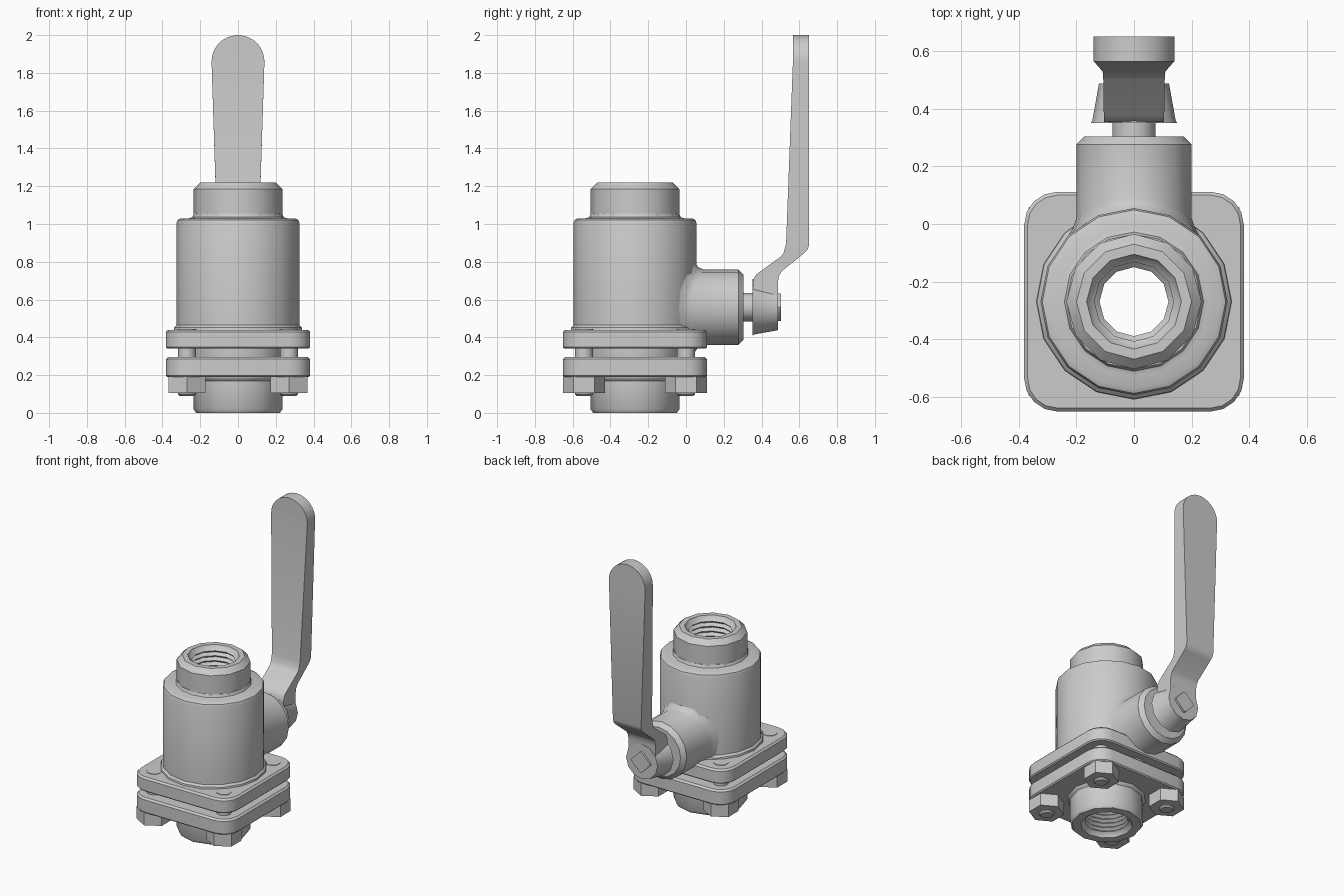
import bpy, bmesh
from math import sin, cos, pi, atan2, sqrt, radians

if "Cube" in bpy.data.objects:
    bpy.data.objects.remove(bpy.data.objects["Cube"])

CY = -0.27      # y of the vertical valve axis
STEM_Z = 0.56   # height of the stem axis


def loft(name, rings, closed=False, angle=35):
    """Skin equal-length point rings; closed joins last ring to first, else ends are capped."""
    bm = bmesh.new()
    rows = [[bm.verts.new(p) for p in ring] for ring in rings]
    n = len(rows[0])
    for i in range(len(rows) - (0 if closed else 1)):
        a, b = rows[i], rows[(i + 1) % len(rows)]
        for j in range(n):
            k = (j + 1) % n
            bm.faces.new((a[j], a[k], b[k], b[j]))
    if not closed:
        bm.faces.new(rows[0])
        bm.faces.new(rows[-1])
    bmesh.ops.recalc_face_normals(bm, faces=bm.faces)
    me = bpy.data.meshes.new(name)
    bm.to_mesh(me)
    bm.free()
    me.polygons.foreach_set("use_smooth", [True] * len(me.polygons))
    me.set_sharp_from_angle(angle=radians(angle))
    ob = bpy.data.objects.new(name, me)
    bpy.context.collection.objects.link(ob)
    return ob


def circle(r, z, n, x=0, y=CY, turn=0):
    return [(x + r * cos(2 * pi * i / n + turn), y + r * sin(2 * pi * i / n + turn), z) for i in range(n)]


def lathe(name, profile, n, x=0, y=CY, closed=False, turn=0):
    return loft(name, [circle(r, z, n, x, y, turn) for r, z in profile], closed)


def rounded_square(h, r, steps=4):
    pts = []
    for q in range(4):
        cx, cy = [(1, 1), (-1, 1), (-1, -1), (1, -1)][q]
        for s in range(steps + 1):
            a = q * pi / 2 + s * pi / 2 / steps
            pts.append((cx * (h - r) + r * cos(a), cy * (h - r) + r * sin(a)))
    return pts


def on_stem(ring):
    """Turn a ring built around z into one around the horizontal stem axis."""
    return [(x, h, STEM_Z + y) for x, y, h in ring]


def stem_circle(r, y, n=16):
    return on_stem(circle(r, y, n, 0, 0))


def thread(z0, dz, turns=6):
    """Zigzag bore profile starting at z0 and running in direction dz."""
    return [(0.158 if i % 2 == 0 else 0.138, z0 + dz * i) for i in range(2 * turns)]


# Main barrel with rounded shoulder and small foot fillet
lathe("valve_body", [(0.20, 0.36), (0.30, 0.36), (0.34, 0.44), (0.338, 0.452), (0.325, 0.465),
                     (0.325, 1.005), (0.319, 1.022), (0.303, 1.03), (0.26, 1.03),
                     (0.242, 1.036), (0.234, 1.055), (0.20, 1.055)], 16, closed=True)

# Threaded ports, each carrying half of the through bore
lathe("top_port", [(0.22, 0.34), (0.22, 0.98), (0.235, 1.0), (0.235, 1.185), (0.20, 1.22), (0.165, 1.22)]
      + thread(1.205, -0.017) + [(0.12, 1.0), (0.12, 0.34)], 12, closed=True, turn=pi / 2)
lathe("bottom_port", [(0.25, 0.345), (0.25, 0.19), (0.245, 0.18), (0.235, 0.17), (0.235, 0.02), (0.222, 0.0), (0.165, 0.0)]
      + thread(0.015, 0.015) + [(0.12, 0.2), (0.12, 0.345)], 12, closed=True, turn=pi / 2)


# Square flanges with a clearance hole
def flange(name, z0, z1):
    def outline(inset, z):
        return [(x, CY + y, z) for x, y in rounded_square(0.382 - inset, 0.115 - inset)]
    hole = [atan2(y, x) for x, y in rounded_square(0.382, 0.115)]
    inner = [[(0.2 * cos(a), CY + 0.2 * sin(a), z) for a in hole] for z in (z0, z1)]
    loft(name, [inner[0], outline(0.008, z0), outline(0, z0 + 0.008), outline(0, z1 - 0.012),
                outline(0.012, z1), inner[1]], True)


flange("upper_flange", 0.34, 0.44)
flange("lower_flange", 0.19, 0.296)

# Four bolts with hex nuts
for sx in (-1, 1):
    for sy in (-1, 1):
        x, y = 0.27 * sx, CY + 0.27 * sy
        lathe("flange_bolt", [(0.038, 0.09), (0.048, 0.1), (0.048, 0.443)], 12, x, y)
        lathe("hex_nut", [(0.112, 0.105), (0.112, 0.192)], 6, x, y, turn=pi / 2)


# Stem boss, filleted where it meets the barrel
def saddle(r, lift):
    return [(x, CY + sqrt(0.325 ** 2 - x * x) + lift, z) for x, y, z in stem_circle(r, 0)]


loft("stem_boss", [stem_circle(0.19, -0.1), saddle(0.235, -0.006), saddle(0.212, 0.01), saddle(0.2, 0.035),
                   stem_circle(0.2, 0.277), stem_circle(0.172, 0.305)])

# Stem with squared end
loft("stem", [stem_circle(0.075, 0.25), stem_circle(0.075, 0.38)])
c = sqrt(0.5)
square = [(c * (x - y), c * (x + y)) for x, y in rounded_square(0.055, 0.012, 2)]
loft("stem_square_end", [on_stem([(x, y, h) for x, y in square]) for h in (0.36, 0.502)])

# Tapered handle hub
loft("handle_hub", [stem_circle(0.15, 0.352, 12), stem_circle(0.145, 0.36, 12), stem_circle(0.122, 0.488, 12)])

# Cranked lever: stations of (front y, front z, back y, back z, half width)
stations = [(0.354, 0.56, 0.486, 0.56, 0.105), (0.354, 0.69, 0.486, 0.69, 0.105),
            (0.36, 0.715, 0.492, 0.725, 0.105), (0.375, 0.735, 0.507, 0.75, 0.105),
            (0.505, 0.83, 0.625, 0.845, 0.107), (0.518, 0.85, 0.643, 0.863, 0.108),
            (0.53, 0.9, 0.652, 0.89, 0.109)]
for i in range(9):
    a = i * radians(84) / 8
    z = 1.86 + 0.14 * sin(a)
    stations.append((0.566, z, 0.652, z, 0.14 * cos(a)))
stations.append((0.566, 2.0, 0.652, 2.0, 0.008))
loft("lever_handle", [[(-w, yf, zf), (w, yf, zf), (w, yb, zb), (-w, yb, zb)]
                      for yf, zf, yb, zb, w in stations])
